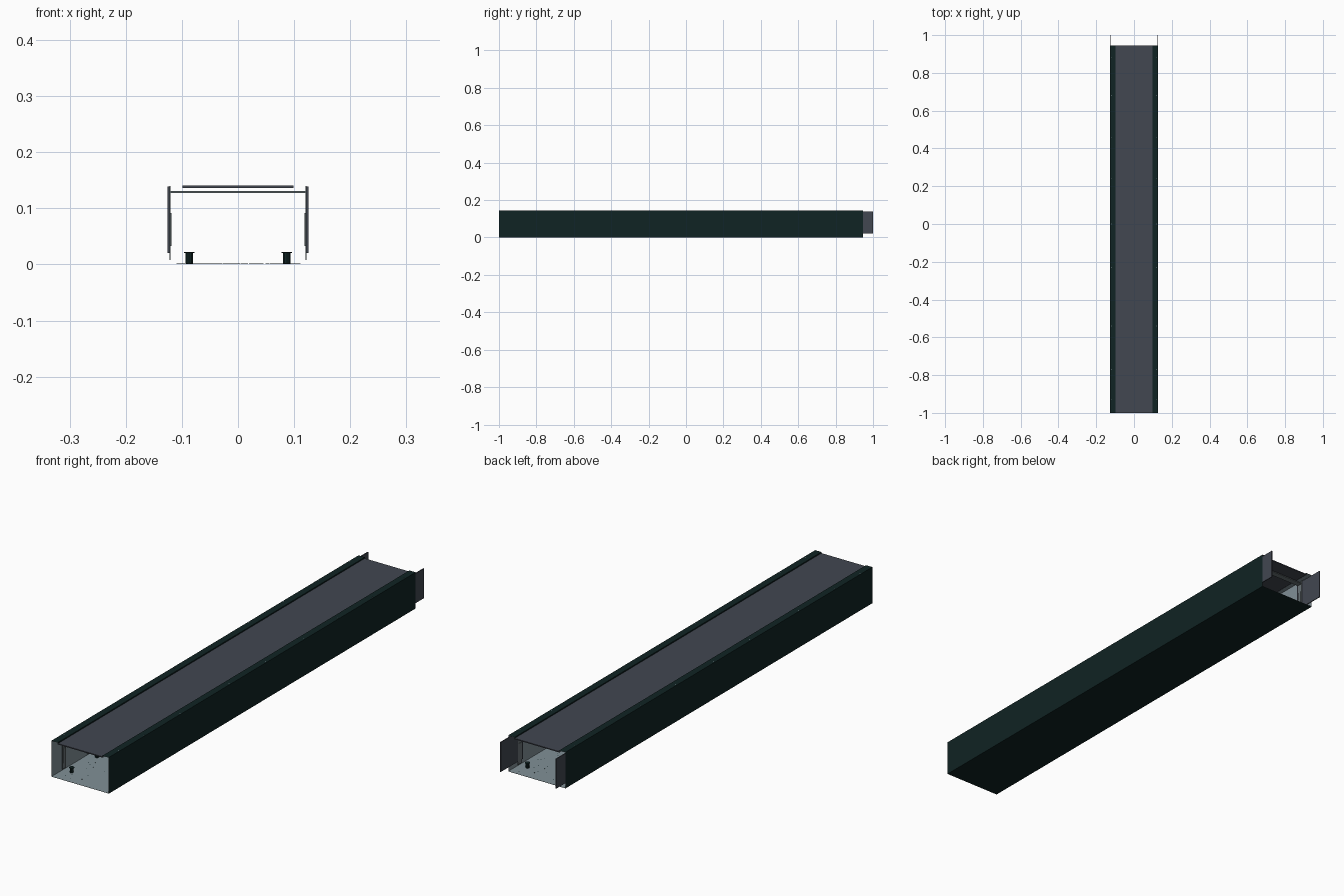
import bpy, bmesh, random
from mathutils import Matrix, Vector

if "Cube" in bpy.data.objects:
    bpy.data.objects.remove(bpy.data.objects["Cube"])


def mat(name, rgb):
    m = bpy.data.materials.new(name)
    m.diffuse_color = (*rgb, 1)
    m.use_nodes = True
    m.node_tree.nodes["Principled BSDF"].inputs["Base Color"].default_value = m.diffuse_color
    return m


DARK = mat("dark green steel", (0.005, 0.017, 0.017))
SLATE = mat("slate grey", (0.054, 0.063, 0.082))
LIGHT = mat("light blue grey", (0.22, 0.28, 0.31))
RIB = mat("mid grey", (0.14, 0.17, 0.18))
Y0, Y1 = -1.0, 0.945


def finish(name, bm, *mats):
    me = bpy.data.meshes.new(name)
    bm.to_mesh(me)
    bm.free()
    for m in mats:
        me.materials.append(m)
    ob = bpy.data.objects.new(name, me)
    bpy.context.collection.objects.link(ob)
    return ob


def add_box(bm, lo, hi):
    lo, hi = Vector(lo), Vector(hi)
    m = Matrix.Translation((lo + hi) / 2) @ Matrix.Diagonal((*(hi - lo), 1))
    bmesh.ops.create_cube(bm, size=1, matrix=m)


def add_pair(bm, lo, hi):
    # box on the right and its mirror image on the left
    add_box(bm, lo, hi)
    add_box(bm, (-hi[0], lo[1], lo[2]), (-lo[0], hi[1], hi[2]))


def add_cyl(bm, x, y, z0, z1, r, n=10):
    bmesh.ops.create_cone(bm, cap_ends=True, segments=n, radius1=r, radius2=r,
                          depth=z1 - z0, matrix=Matrix.Translation((x, y, (z0 + z1) / 2)))


def sheet(name, half, material, flip):
    # open folded sheet: half profile from the lip to the floor, mirrored
    prof = half + [(-x, z) for x, z in reversed(half)]
    bm = bmesh.new()
    a = [bm.verts.new((x, Y0, z)) for x, z in prof]
    b = [bm.verts.new((x, Y1, z)) for x, z in prof]
    for i in range(len(prof) - 1):
        f = bm.faces.new((a[i], b[i], b[i + 1], a[i + 1]))
        if flip:
            f.normal_flip()
    return finish(name, bm, material)


# channel body: dark outer skin and light inner skin
sheet("outer_channel", [(0.099, 0.137), (0.099, 0.145), (0.127, 0.145), (0.127, 0)], DARK, True)
sheet("inner_channel", [(0.1, 0.137), (0.1, 0.1435), (0.126, 0.1435), (0.126, 0.0015)], LIGHT, False)

# recessed lid between the flanges
bm = bmesh.new()
add_box(bm, (-0.0988, Y0, 0.1365), (0.0988, Y1, 0.1405))
finish("lid", bm, SLATE)

# joining plates that stick out at the back
bm = bmesh.new()
add_pair(bm, (0.122, 0.86, 0.02), (0.1255, 1.0, 0.139))
finish("joining_plates", bm, SLATE)

# inner support frames, their floor bolts and flange rivets
ribs = [-0.93, -0.77, -0.54, -0.23, 0.0, 0.24, 0.46, 0.68, 0.88]
frames, bolts, rivets = bmesh.new(), bmesh.new(), bmesh.new()
for y in ribs:
    add_pair(frames, (0.1205, y - 0.012, 0.008), (0.1225, y + 0.012, 0.14))
    add_pair(frames, (0.1185, y - 0.008, 0.033), (0.1205, y + 0.008, 0.092))
    add_box(frames, (-0.1205, y - 0.012, 0.127), (0.1205, y + 0.012, 0.131))
    for s in (-1, 1):
        add_cyl(bolts, s * 0.087, y, 0.0015, 0.02, 0.007)
        add_cyl(bolts, s * 0.087, y, 0.02, 0.022, 0.01)
        add_cyl(rivets, s * 0.121, y, 0.1448, 0.1454, 0.002, 8)
finish("support_frames", frames, RIB)
finish("floor_bolts", bolts, DARK)
finish("flange_rivets", rivets, LIGHT)

# small dark perforations scattered on the floor
random.seed(4)
bm = bmesh.new()
for i in range(160):
    y = Y0 + 0.02 + (Y1 - Y0 - 0.04) * i / 159
    add_cyl(bm, random.uniform(-0.11, 0.11), y, 0.001, 0.0019, 0.002, 6)
finish("floor_perforations", bm, DARK)
